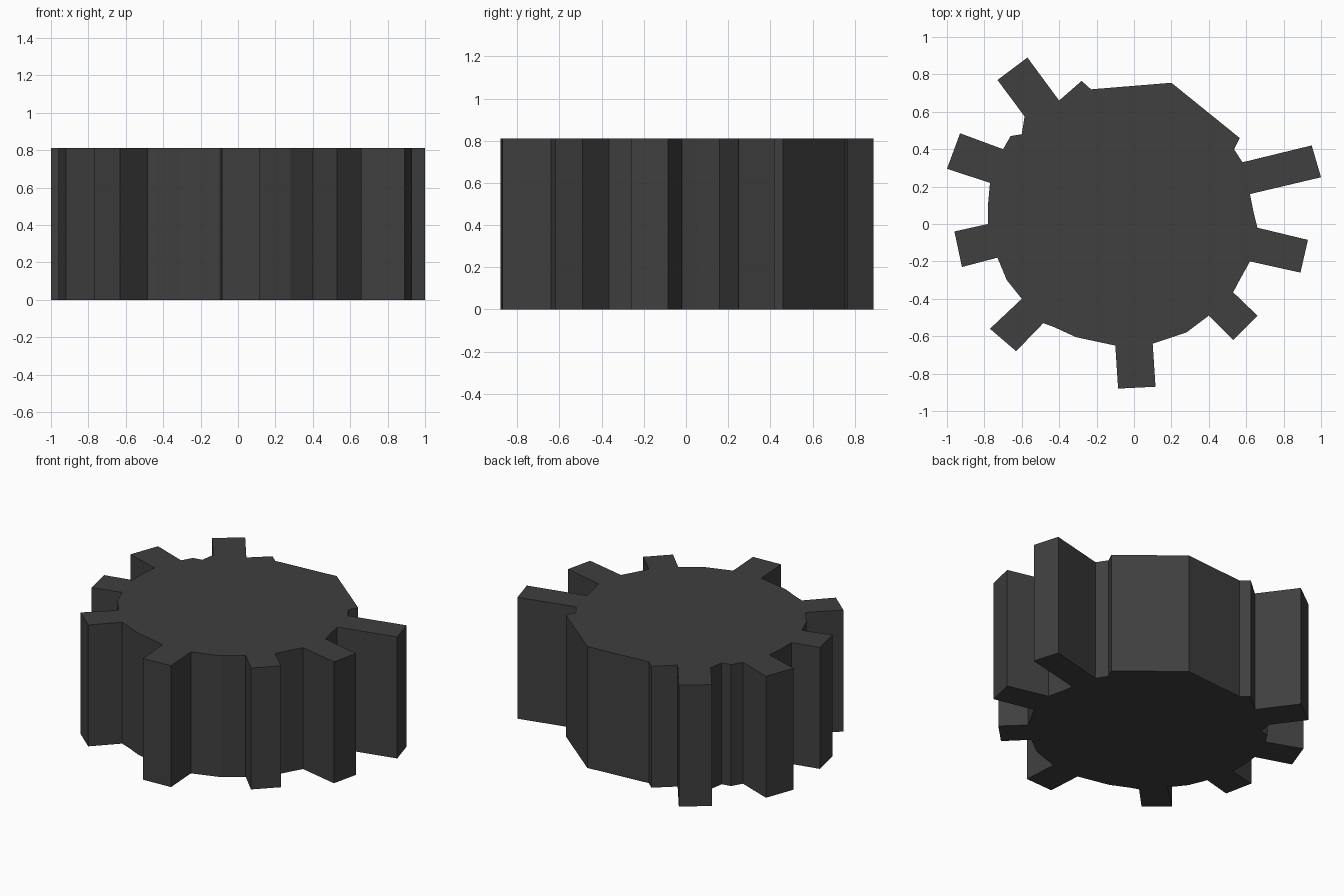
import bpy, bmesh

if "Cube" in bpy.data.objects:
    bpy.data.objects.remove(bpy.data.objects["Cube"])

HEIGHT = 0.81

mat = bpy.data.materials.new("dark_grey")
mat.diffuse_color = (0.05, 0.05, 0.05, 1)
mat.use_nodes = True
mat.node_tree.nodes["Principled BSDF"].inputs["Base Color"].default_value = mat.diffuse_color


def prism(name, outline):
    """Extrude a counter-clockwise plan outline from the ground to full height."""
    bm = bmesh.new()
    face = bm.faces.new([bm.verts.new((x, y, 0)) for x, y in outline])
    ext = bmesh.ops.extrude_face_region(bm, geom=[face], use_keep_orig=True)
    top = [v for v in ext["geom"] if isinstance(v, bmesh.types.BMVert)]
    bmesh.ops.translate(bm, verts=top, vec=(0, 0, HEIGHT))
    bmesh.ops.recalc_face_normals(bm, faces=bm.faces)
    mesh = bpy.data.meshes.new(name)
    bm.to_mesh(mesh)
    bm.free()
    mesh.materials.append(mat)
    obj = bpy.data.objects.new(name, mesh)
    bpy.context.collection.objects.link(obj)


# Teeth: root start, tip start, tip end, root end (counter-clockwise)
teeth = [
    [(0.62, 0.16), (1.00, 0.25), (0.95, 0.42), (0.58, 0.33)],
    [(-0.43, 0.70), (-0.57, 0.89), (-0.73, 0.77), (-0.585, 0.575)],
    [(-0.70, 0.40), (-0.93, 0.485), (-1.00, 0.295), (-0.77, 0.22)],
    [(-0.78, 0.00), (-0.96, -0.04), (-0.92, -0.23), (-0.73, -0.18)],
    [(-0.60, -0.40), (-0.77, -0.56), (-0.63, -0.68), (-0.485, -0.53)],
    [(-0.10, -0.65), (-0.085, -0.88), (0.115, -0.87), (0.10, -0.64)],
    [(0.40, -0.49), (0.53, -0.62), (0.66, -0.49), (0.53, -0.365)],
    [(0.62, -0.20), (0.89, -0.26), (0.93, -0.085), (0.66, -0.02)],
]

# Extra rim points following each tooth
gaps = [
    [(0.535, 0.40), (0.565, 0.46), (0.20, 0.755), (-0.23, 0.72),
     (-0.28, 0.765), (-0.40, 0.66)],
    [(-0.60, 0.48), (-0.66, 0.47)],
    [(-0.78, 0.11)],
    [(-0.68, -0.30)],
    [(-0.43, -0.55), (-0.31, -0.605)],
    [(0.28, -0.58)],
    [(0.57, -0.29)],
    [(0.64, 0.06)],
]

# Central drum: tooth roots joined by the rim points
rim = []
for tooth, gap in zip(teeth, gaps):
    rim += [tooth[0], tooth[3]] + gap
prism("drum", rim)

# Teeth standing against the drum
for i, tooth in enumerate(teeth):
    prism(f"tooth_{i + 1}", tooth)
